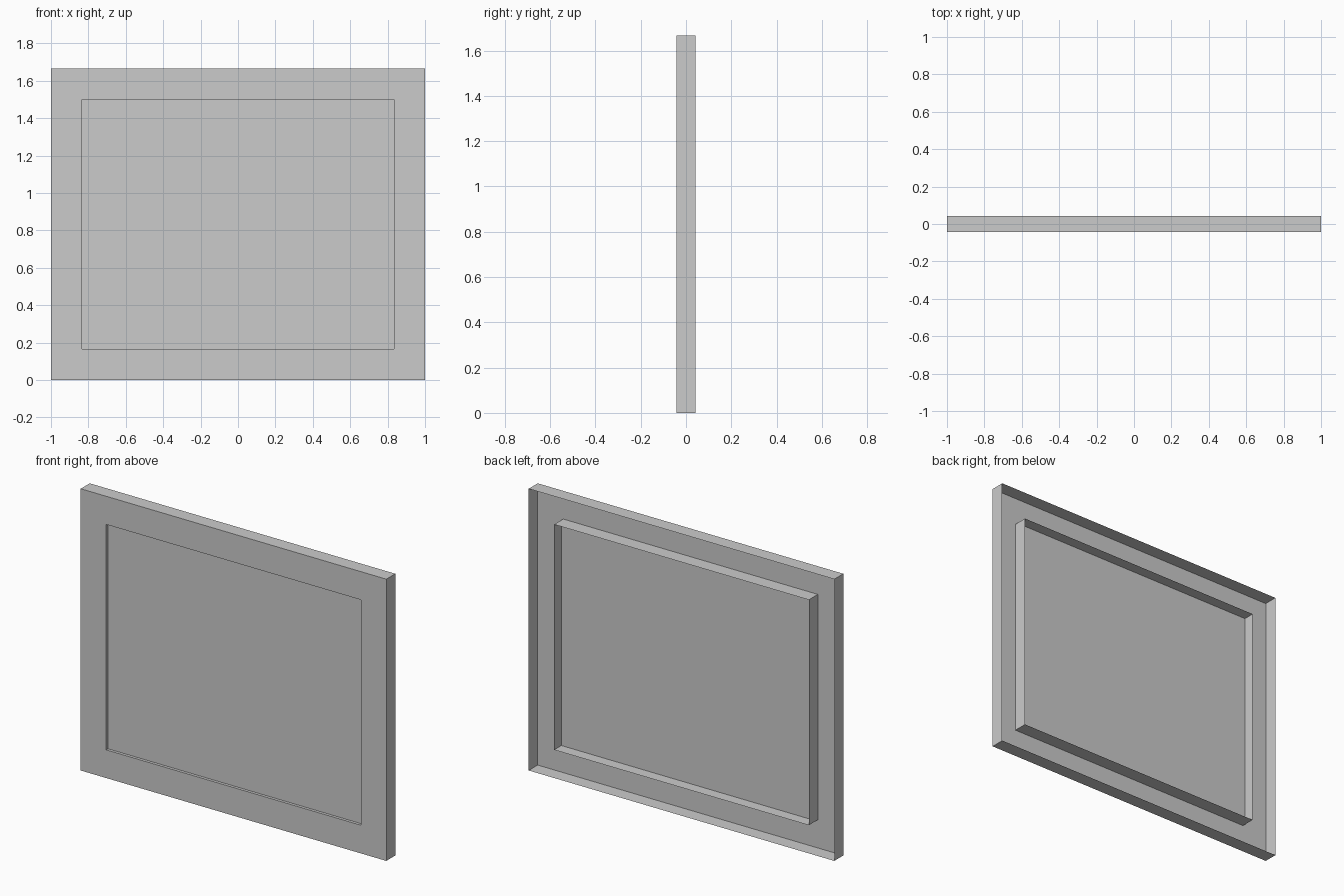
import bpy, bmesh

if "Cube" in bpy.data.objects:
    bpy.data.objects.remove(bpy.data.objects["Cube"])

CENTRE_Z = 5 / 6
FRONT, BACK, PANEL_Y = -0.042, 0.042, -0.025
OUTER = (1.0, 5 / 6)
INNER = (5 / 6, 2 / 3)


def ring(bm, half, y):
    w, h = half
    corners = ((-w, -h), (w, -h), (w, h), (-w, h))
    return [bm.verts.new((x, y, CENTRE_Z + z)) for x, z in corners]


def bridge(bm, a, b):
    for i in range(4):
        j = (i + 1) % 4
        bm.faces.new((a[i], a[j], b[j], b[i]))


def finish(bm, name):
    mesh = bpy.data.meshes.new(name)
    bm.to_mesh(mesh)
    bm.free()
    bpy.context.collection.objects.link(bpy.data.objects.new(name, mesh))


# Open-backed thin frame: outer wall, front border, inner wall
bm = bmesh.new()
rings = [ring(bm, half, y) for half, y in
         ((OUTER, BACK), (OUTER, FRONT), (INNER, FRONT), (INNER, BACK))]
for a, b in zip(rings, rings[1:]):
    bridge(bm, a, b)
finish(bm, "frame")

# Slightly recessed flat panel
bm = bmesh.new()
bm.faces.new(ring(bm, INNER, PANEL_Y))
finish(bm, "picture_panel")
